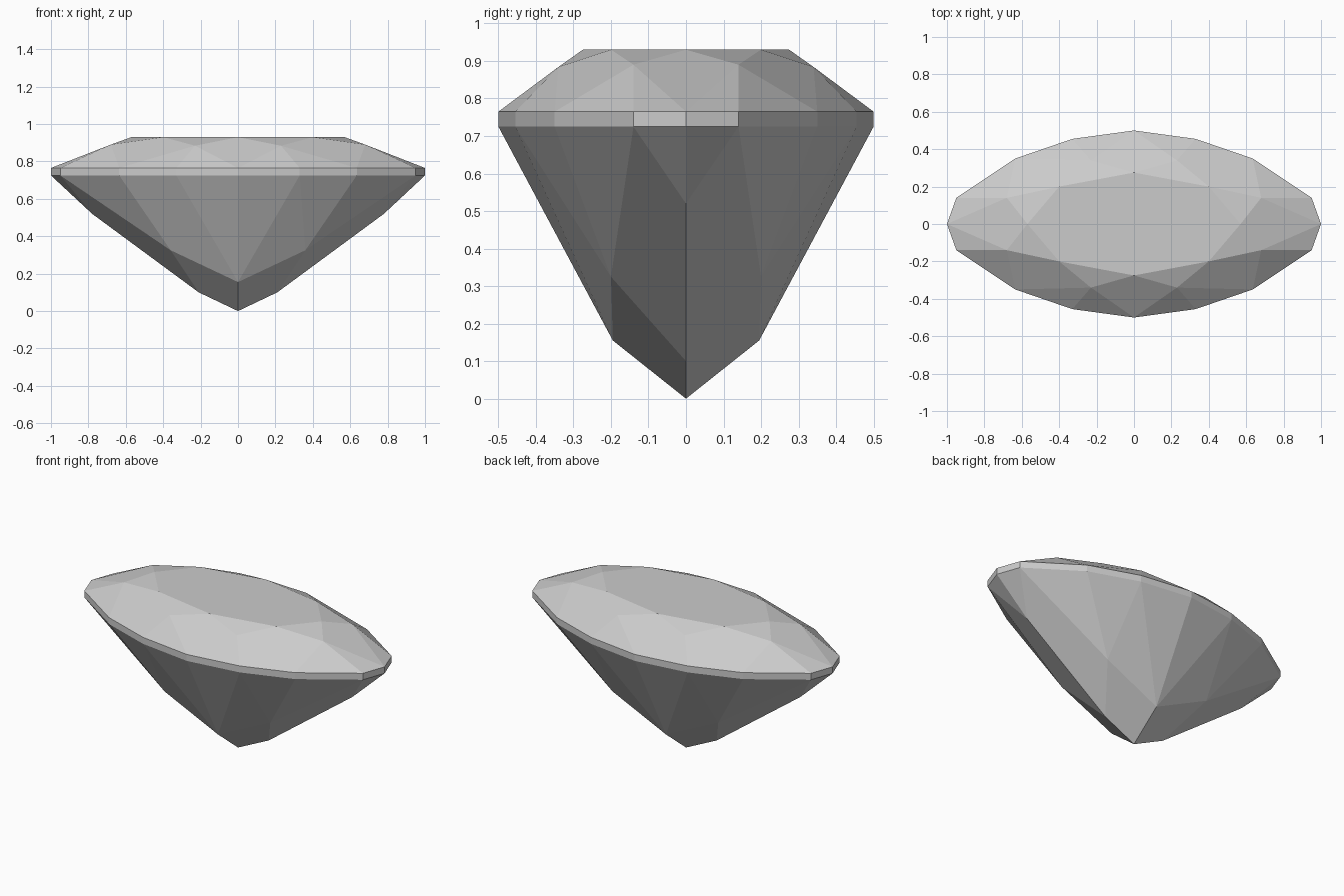
import bpy, bmesh

cube = bpy.data.objects.get("Cube")
if cube:
    bpy.data.objects.remove(cube, do_unlink=True)

# Facet corners of one quarter, ring by ring; mirroring in x and y gives the rest
GIRDLE = [(1, 0), (0.95, 0.14), (0.635, 0.35), (0.33, 0.455), (0, 0.5)]
table = [(x, y, 0.93) for x, y in [(0.57, 0), (0.4, 0.2), (0, 0.275)]]
crown = [(0.68, 0.14, 0.89), (0.23, 0.34, 0.884)]
girdle = [(x, y, z) for z in (0.765, 0.725) for x, y in GIRDLE]
pavilion = [(0.78, 0, 0.52), (0.36, 0.2, 0.325), (0, 0.195, 0.155),
            (0.21, 0, 0.10), (0, 0, 0)]


def mirrored(points):
    return sorted({(x * sx, y * sy, z) for x, y, z in points
                   for sx in (1, -1) for sy in (1, -1)})


# Cut stone: the convex solid around all facet corners
bm = bmesh.new()
for p in mirrored(table + crown + girdle + pavilion):
    bm.verts.new(p)
bmesh.ops.convex_hull(bm, input=bm.verts[:])
bmesh.ops.dissolve_limit(bm, angle_limit=0.03, verts=bm.verts[:], edges=bm.edges[:])
bmesh.ops.recalc_face_normals(bm, faces=bm.faces[:])

mesh = bpy.data.meshes.new("cut_gemstone")
bm.to_mesh(mesh)
bm.free()
gem = bpy.data.objects.new("cut_gemstone", mesh)
bpy.context.collection.objects.link(gem)

# Plain grey stone
grey = bpy.data.materials.new("light_grey")
grey.use_nodes = True
colour = (0.6, 0.6, 0.6, 1)
grey.diffuse_color = colour
grey.node_tree.nodes["Principled BSDF"].inputs["Base Color"].default_value = colour
mesh.materials.append(grey)
